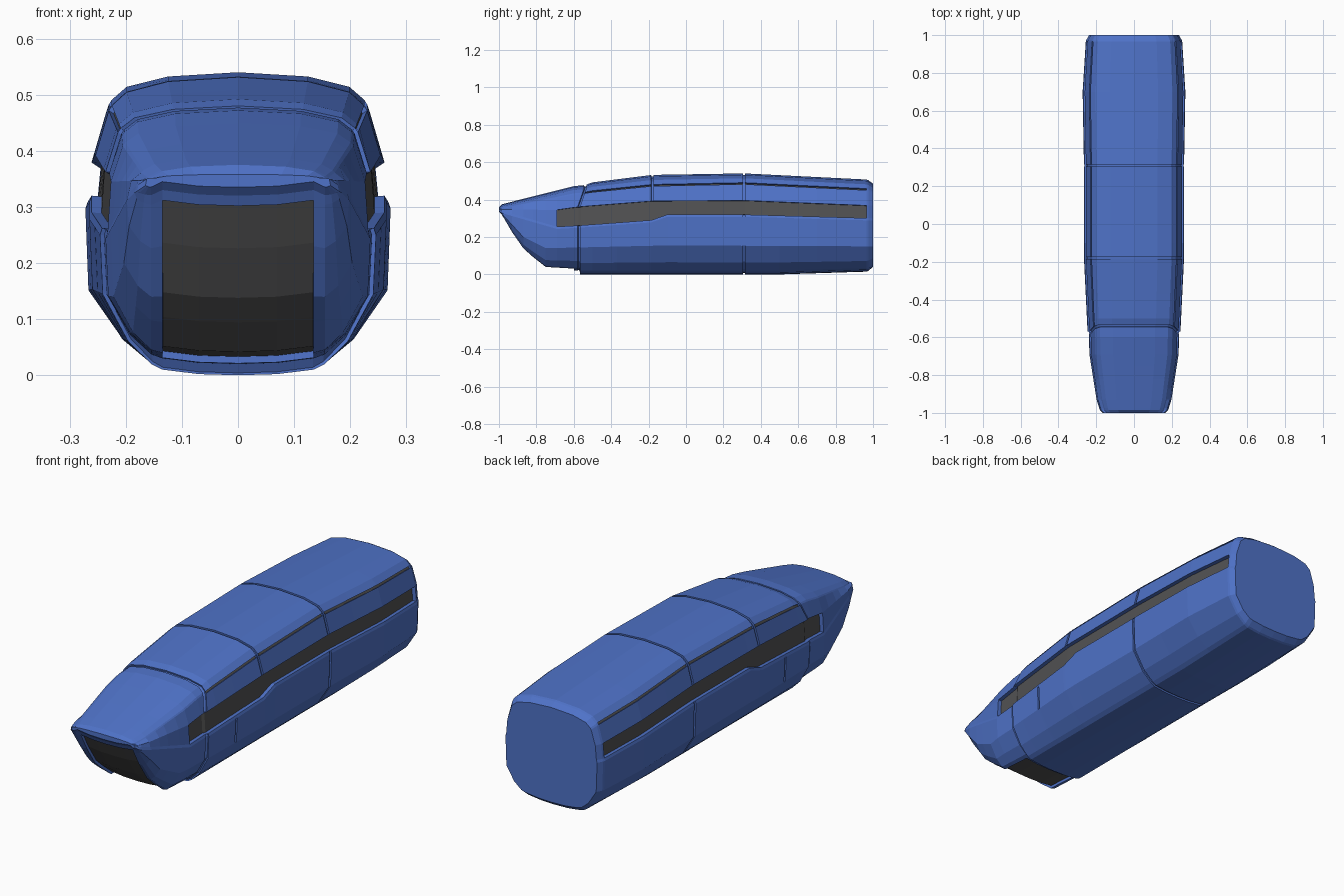
import bpy, bmesh

cube = bpy.data.objects.get("Cube")
if cube:
    bpy.data.objects.remove(cube, do_unlink=True)


def make_material(name, colour):
    mat = bpy.data.materials.new(name)
    mat.use_nodes = True
    mat.diffuse_color = (*colour, 1)
    mat.node_tree.nodes["Principled BSDF"].inputs["Base Color"].default_value = (*colour, 1)
    return mat


def curve(*keys):
    """Piecewise linear function of the distance along the hull."""
    def value(y):
        for (y0, v0), (y1, v1) in zip(keys, keys[1:]):
            if y <= y1:
                return v0 + (v1 - v0) * (y - y0) / (y1 - y0)
        return keys[-1][1]
    return value


# Long lines of the hull: half width, keel, chine, window band, roof seam, ridge
half_width = curve((-1, .165), (-.985, .18), (-.95, .195), (-.69, .236), (-.58, .239),
                   (-.568, .246), (-.18, .265), (.31, .265), (.7, .272), (.97, .255), (1, .238))
keel = curve((-1, .335), (-.985, .32), (-.93, .22), (-.87, .13), (-.82, .085), (-.75, .03),
             (-.58, .02), (-.568, 0), (.5, 0), (.97, .015), (1, .04))
chine = curve((-1, .337), (-.985, .325), (-.87, .2), (-.75, .14), (-.1, .155), (1, .15))
band_low = curve((-1, .35), (-.985, .34), (-.69, .255), (-.568, .262), (-.186, .29),
                 (-.1, .32), (.31, .32), (1, .3))
band_high = curve((-1, .351), (-.985, .347), (-.69, .345), (-.568, .362), (-.18, .392),
                  (.31, .395), (1, .367))
seam = curve((-1, .352), (-.985, .35), (-.568, .433), (-.18, .472), (.31, .482), (.97, .45), (1, .435))
ridge = curve((-1, .358), (-.985, .375), (-.54, .487), (-.18, .532), (.31, .54), (.97, .507), (1, .485))


def section(y):
    """Closed cross-section, from the keel up the left side and down the right."""
    w, b, c, s, t = half_width(y), keel(y), chine(y), seam(y), ridge(y)
    low, high = band_low(y), band_high(y)
    half = [(0, b), (.07, b + .002), (.135, b + .01), (.155, b + .14 * (c - b)),
            (.155 + .45 * (w - .155), b + .42 * (c - b)), (.98 * w, c),
            (w, low - .012), (.985 * w, low), (.96 * w, high),
            (.87 * w, s), (.85 * w, s + .15 * (t - s)),
            (.75 * w, s + .55 * (t - s)), (.47 * w, t - .13 * (t - s)), (0, t)]
    return half + [(-x, z) for x, z in half[-2:0:-1]]


# Loft the hull through its stations
stations = [-1, -.985, -.975, -.93, -.87, -.82, -.75, -.69, -.6, -.58, -.568, -.5, -.38, -.37,
            -.186, -.174, -.1, .304, .316, .5, .7, .965, .975, 1]
bm = bmesh.new()
rings = []
for y in stations:
    ring = []
    for x, z in section(y):
        # the front joint leans back where it climbs to the roof
        lean = .035 * min(1, max(0, (z - .36) / .1)) if -.59 < y < -.56 else 0
        ring.append(bm.verts.new((x, y + lean, z)))
    rings.append(ring)

panels = []
count = len(rings[0])
for i in range(len(rings) - 1):
    for k in range(count):
        n = (k + 1) % count
        face = bm.faces.new((rings[i][k], rings[i + 1][k], rings[i + 1][n], rings[i][n]))
        panels.append((face, (stations[i] + stations[i + 1]) / 2, min(k, count - 1 - k)))
bm.faces.new(rings[0])
bm.faces.new(rings[-1][::-1])
bmesh.ops.recalc_face_normals(bm, faces=bm.faces[:])


def carve(start, end, columns, depth, material):
    """Sink the panels between two stations; the walls keep the shell colour."""
    picked = [f for f, y, col in panels if start < y < end and col in columns]
    bmesh.ops.inset_region(bm, faces=picked, thickness=0, depth=-depth, use_even_offset=True)
    for f in picked:
        f.material_index = material


SHELL, GLASS = 0, 1
below_band, above_band = range(0, 7), range(8, 13)
carve(-.975, -.6, (0, 1), .012, GLASS)            # windscreen
carve(-.69, .965, (7,), .018, GLASS)              # side window bands
for start, end in ((-.58, -.568), (.304, .316)):  # joints around the whole hull
    carve(start, end, below_band, .008, SHELL)
    carve(start, end, above_band, .008, SHELL)
carve(-.186, -.174, above_band, .008, SHELL)      # roof joint
carve(-.38, -.37, (5,), .008, SHELL)              # short door slots
for start, end in ((-.568, -.186), (-.174, .304), (.316, .965)):
    carve(start, end, (9,), .01, GLASS)           # roof edge seams

mesh = bpy.data.meshes.new("hull")
bm.to_mesh(mesh)
bm.free()
mesh.materials.append(make_material("blue shell", (.078, .17, .58)))
mesh.materials.append(make_material("dark grey glass", (.085, .085, .087)))
hull = bpy.data.objects.new("hull", mesh)
bpy.context.collection.objects.link(hull)
